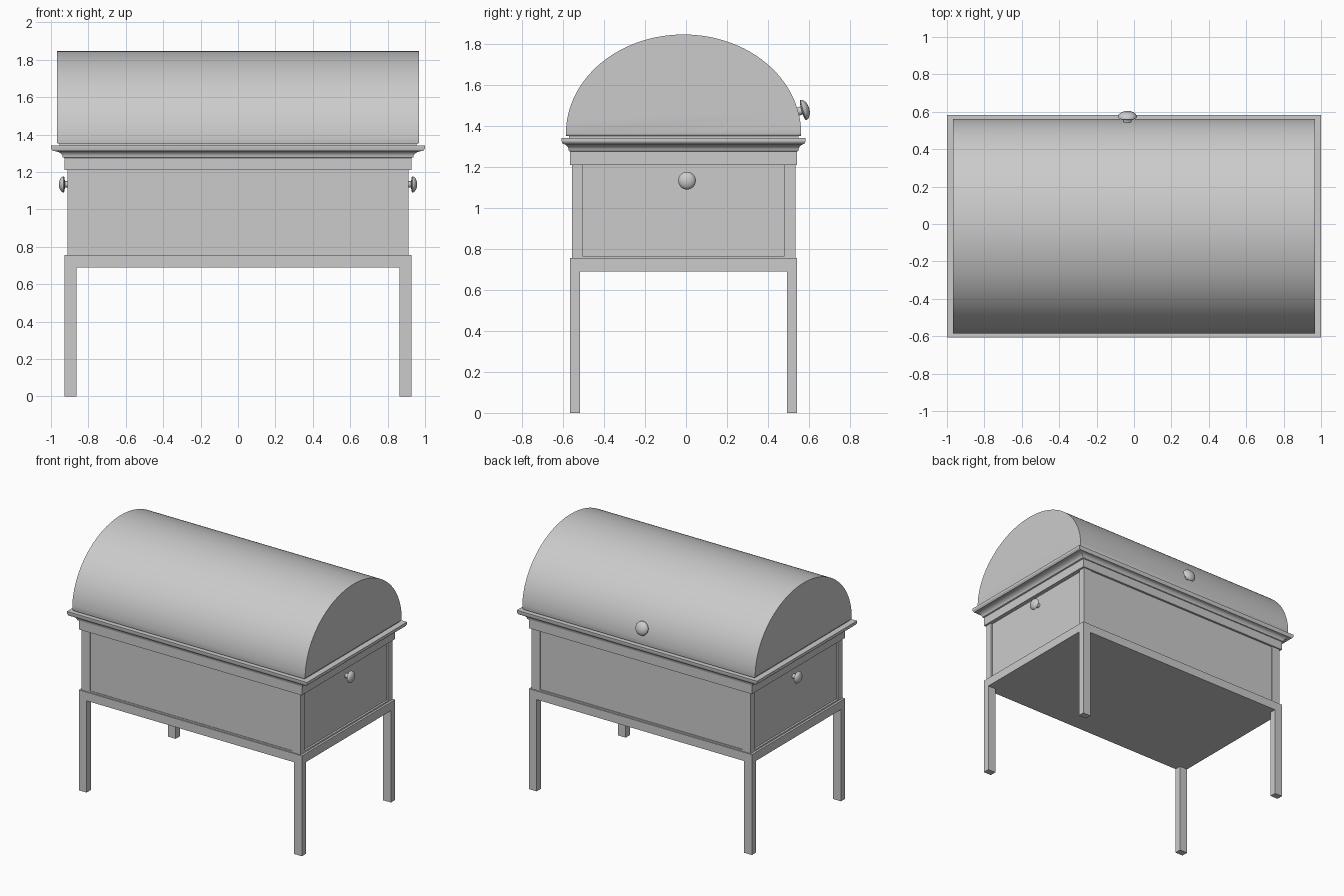
import bpy, bmesh, math
from mathutils import Matrix, Vector

if "Cube" in bpy.data.objects:
    bpy.data.objects.remove(bpy.data.objects["Cube"])

YC = -0.012  # the casket sits slightly forward because the back knob sticks out


def finish(bm, name, smooth=None):
    bmesh.ops.recalc_face_normals(bm, faces=bm.faces[:])
    me = bpy.data.meshes.new(name)
    bm.to_mesh(me)
    bm.free()
    ob = bpy.data.objects.new(name, me)
    bpy.context.collection.objects.link(ob)
    if smooth:
        bpy.ops.object.select_all(action='DESELECT')
        ob.select_set(True)
        bpy.context.view_layer.objects.active = ob
        bpy.ops.object.shade_smooth_by_angle(angle=math.radians(smooth))
    return ob


def box(name, x0, x1, y0, y1, z0, z1):
    bm = bmesh.new()
    bmesh.ops.create_cube(bm, size=1)
    for v in bm.verts:
        v.co = Vector(((x0 + x1) / 2 + v.co.x * (x1 - x0),
                       (y0 + y1) / 2 + v.co.y * (y1 - y0),
                       (z0 + z1) / 2 + v.co.z * (z1 - z0)))
    return finish(bm, name)


def knob(name, pos, direction, r):
    # mushroom knob turned around its axis: (radius, height) profile
    prof = [(0.4, -0.5), (0.4, 0.15), (0.85, 0.2), (1.0, 0.3)]
    prof += [(math.cos(a), 0.3 + 0.6 * math.sin(a))
             for a in (math.radians(15 * i) for i in range(1, 6))]
    bm = bmesh.new()
    n, rings = 32, []
    for pr, h in prof:
        rings.append([bm.verts.new((r * pr * math.cos(2 * math.pi * i / n),
                                    r * pr * math.sin(2 * math.pi * i / n), r * h))
                      for i in range(n)])
    for a, b in zip(rings, rings[1:]):
        for i in range(n):
            bm.faces.new((a[i], a[(i + 1) % n], b[(i + 1) % n], b[i]))
    bm.faces.new(rings[0])
    tip = bm.verts.new((0, 0, r * 0.9))
    for i in range(n):
        bm.faces.new((rings[-1][i], rings[-1][(i + 1) % n], tip))
    rot = Vector(direction).to_track_quat('Z', 'Y').to_matrix().to_4x4()
    bm.transform(Matrix.Translation(pos) @ rot)
    return finish(bm, name, 40)


# stand: slab frame and four legs
FX, FY = 0.928, 0.554
box("stand_frame", -FX, FX, YC - FY, YC + FY, 0.69, 0.755)
for sx, nx in ((-1, "left"), (1, "right")):
    for sy, ny in ((-1, "front"), (1, "back")):
        xs = sorted((sx * FX, sx * (FX - 0.065)))
        ys = sorted((YC + sy * FY, YC + sy * (FY - 0.05)))
        box(f"{ny}_{nx}_leg", *xs, *ys, 0, 0.69)
        # corner posts of the chest body
        xs = sorted((sx * 0.912, sx * 0.842))
        ys = sorted((YC + sy * 0.545, YC + sy * 0.493))
        box(f"{ny}_{nx}_post", *xs, *ys, 0.755, 1.22)

# chest body: recessed panels and bottom rail
box("body_panels", -0.897, 0.897, YC - 0.541, YC + 0.538, 0.755, 1.3)
box("bottom_rail", -0.912, 0.912, YC - 0.545, YC + 0.545, 0.755, 0.766)

# cornice: frieze, cove and rim swept round the rectangle (offset, z)
prof = [(-0.02, 1.21), (0.0, 1.21), (0.0, 1.275)]
prof += [(0.01 + 0.053 * (1 - math.cos(a)), 1.278 + 0.034 * math.sin(a))
         for a in (math.radians(18 * i) for i in range(6))]
prof += [(0.072, 1.325), (0.072, 1.342)]
bm = bmesh.new()
rings = [[bm.verts.new((sx * (0.927 + o), YC + sy * (0.554 - 0.03 * o + o * 0.6), z))
          for sx, sy in ((-1, -1), (1, -1), (1, 1), (-1, 1))] for o, z in prof]
for a, b in zip(rings, rings[1:]):
    for i in range(4):
        bm.faces.new((a[i], a[(i + 1) % 4], b[(i + 1) % 4], b[i]))
bm.faces.new(rings[0])
bm.faces.new(rings[-1])
finish(bm, "cornice", 30)

# barrel lid: half ellipse extruded along x, with softened end rims
LW, LZ, LH = 0.574, 1.362, 0.484
box("lid_seat", -0.955, 0.955, YC - 0.56, YC + 0.56, 1.335, 1.36)
arc = [(-LW, 1.35)] + [(-LW * math.cos(math.pi * i / 64), LZ + LH * math.sin(math.pi * i / 64))
                       for i in range(65)] + [(LW, 1.35)]
bm = bmesh.new()
ends = [[bm.verts.new((x, YC + y, z)) for y, z in arc] for x in (-0.969, 0.969)]
caps = [bm.faces.new(e) for e in ends]
m = len(arc)
for i in range(m):
    j = (i + 1) % m
    bm.faces.new((ends[0][i], ends[0][j], ends[1][j], ends[1][i]))
rim = list({e for c in caps for e in c.edges})
bmesh.ops.bevel(bm, geom=rim, offset=0.012, segments=3, profile=0.5, affect='EDGES')
finish(bm, "barrel_lid", 35)

# knobs: one on each end, one on the back of the lid
for s, n in ((-1, "left"), (1, "right")):
    knob(f"{n}_knob", (s * 0.919, 0.005, 1.133), (s, 0, 0), 0.043)
knob("lid_knob", (-0.035, 0.557, 1.473), (0, 0.961, 0.276), 0.051)
